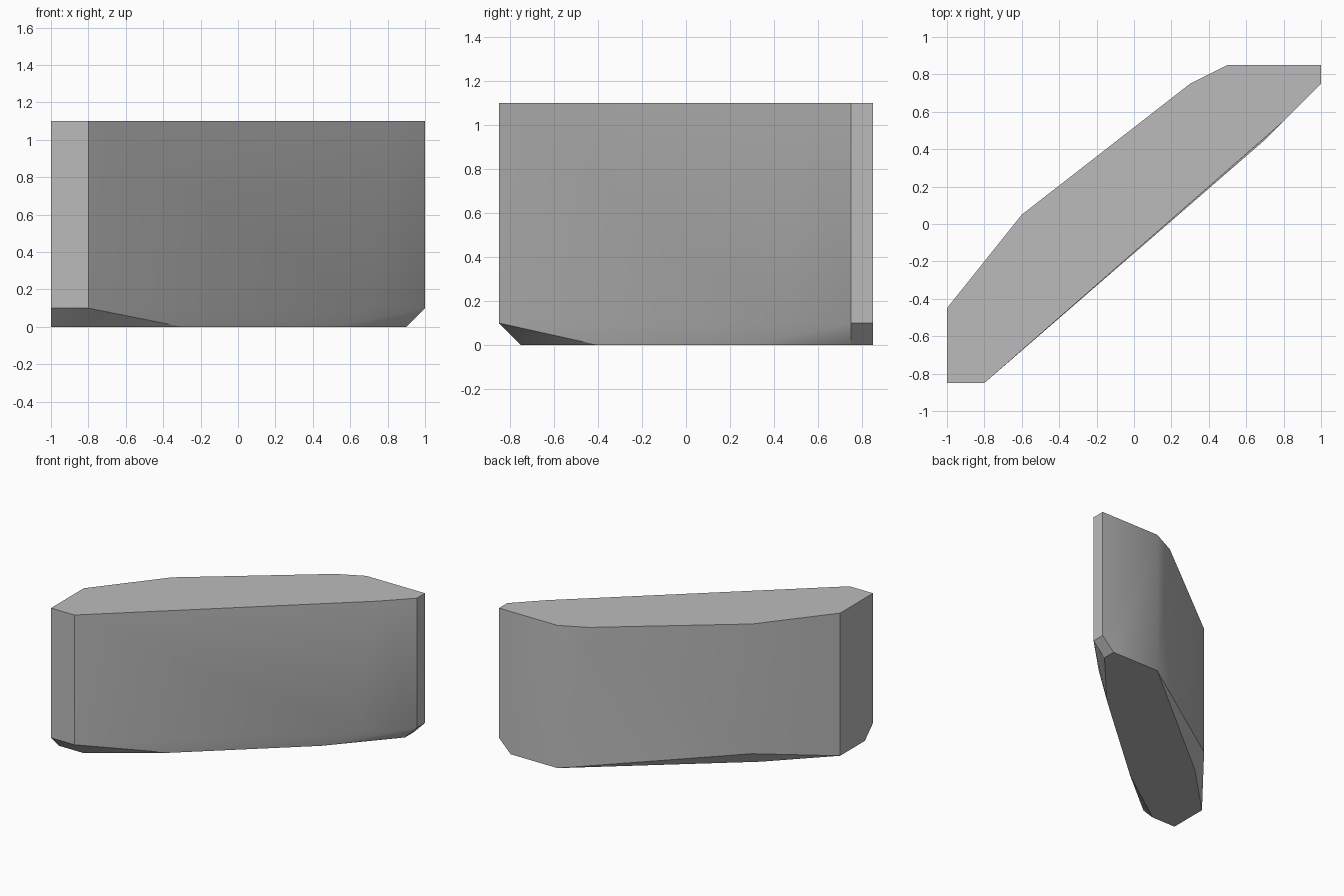
import bpy
import bmesh
from math import radians

cube = bpy.data.objects.get("Cube")
if cube:
    bpy.data.objects.remove(cube, do_unlink=True)

# Single stone grey material
grey = bpy.data.materials.new("stone_grey")
grey.use_nodes = True
colour = (0.5, 0.5, 0.5, 1)
grey.diffuse_color = colour
grey.node_tree.nodes["Principled BSDF"].inputs["Base Color"].default_value = colour

HEIGHT, CHAMFER = 1.1, 0.1

# Flat top outline
top = [(-1, -.85), (-.8, -.85), (.8, .55), (1, .75), (1, .85),
       (.5, .85), (.3, .75), (-.6, .05), (-1, -.45)]

# Corners where the walls break into the lower chamfer
shoulder = [(-1, -.85), (-.8, -.85), (.7, .45), (1, .75), (1, .85), (-.6, .05)]

# Flat underside outline
base = [(-1, -.75), (-.8, -.75), (-.3, -.4), (.5, .3), (.9, .75),
        (.9, .85), (.5, .85), (-.6, -.05), (-1, -.45)]

# Convex faceted slab wrapped around the three outlines
bm = bmesh.new()
for outline, z in ((top, HEIGHT), (shoulder, CHAMFER), (base, 0)):
    for x, y in outline:
        bm.verts.new((x, y, z))
bmesh.ops.convex_hull(bm, input=bm.verts[:])
bmesh.ops.dissolve_limit(bm, angle_limit=radians(0.1),
                         verts=bm.verts[:], edges=bm.edges[:])
bmesh.ops.recalc_face_normals(bm, faces=bm.faces[:])

mesh = bpy.data.meshes.new("stone_slab")
bm.to_mesh(mesh)
bm.free()
mesh.materials.append(grey)
slab = bpy.data.objects.new("stone_slab", mesh)
bpy.context.collection.objects.link(slab)

# Soft shading on shallow facets, crisp edges elsewhere
bpy.ops.object.select_all(action="DESELECT")
slab.select_set(True)
bpy.context.view_layer.objects.active = slab
bpy.ops.object.shade_smooth_by_angle(angle=radians(30))
